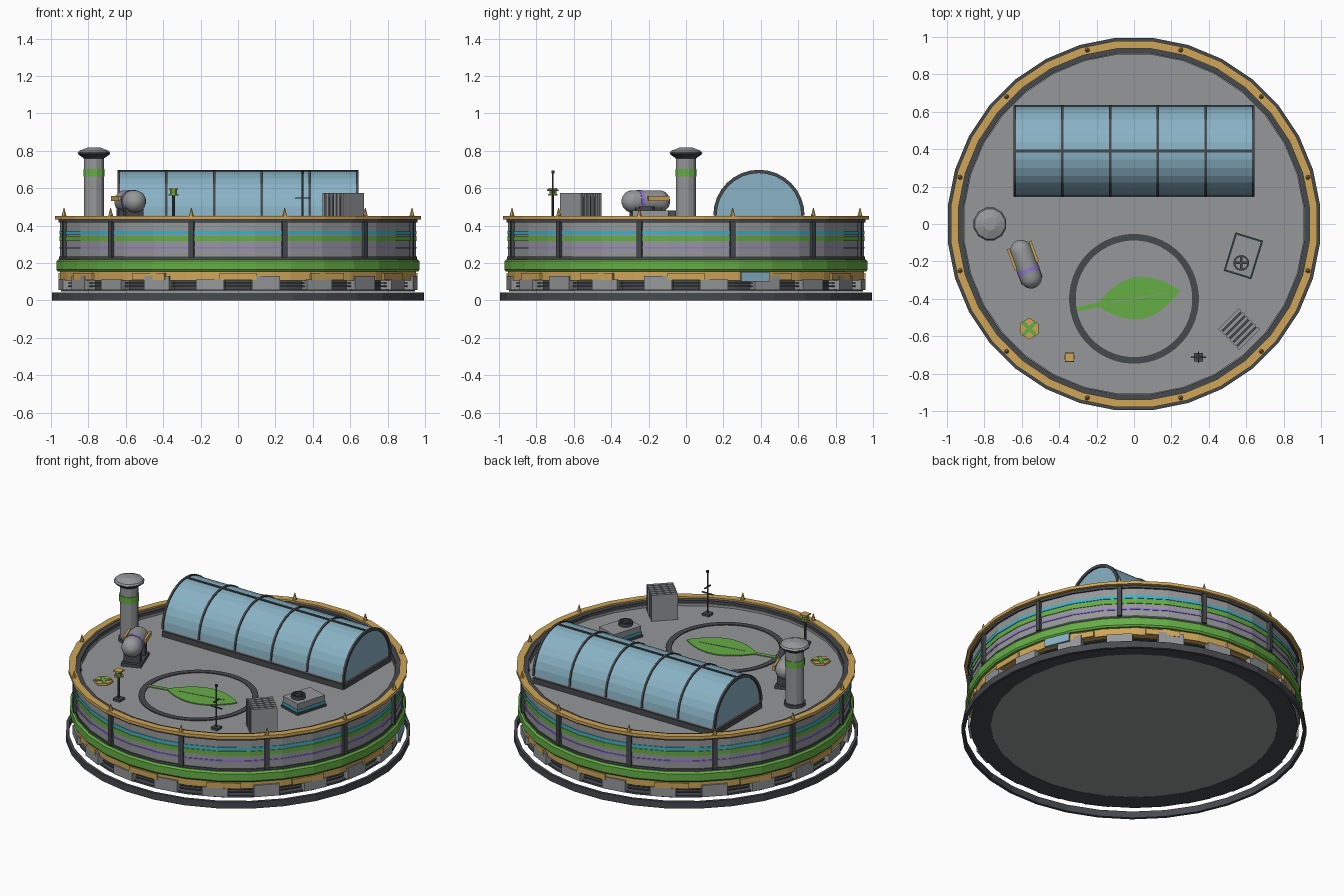
import bpy, bmesh, math
from math import pi, sin, cos, radians
from mathutils import Matrix, Vector

old = bpy.data.objects.get("Cube")
if old:
    bpy.data.objects.remove(old)


def material(name, *rgb):
    m = bpy.data.materials.new(name)
    m.use_nodes = True
    m.diffuse_color = (*rgb, 1)
    m.node_tree.nodes["Principled BSDF"].inputs["Base Color"].default_value = (*rgb, 1)
    return m


GREY = material("grey_panel", .30, .31, .32)
DARK = material("dark_metal", .062, .067, .075)
GOLD = material("gold_trim", .62, .38, .10)
GREEN = material("leaf_green", .13, .42, .06)
GLASS = material("blue_glass", .25, .45, .56)
CYAN = material("cyan_stripe", .05, .45, .58)
PURPLE = material("purple_stripe", .29, .18, .70)


def finish(name, bm, mat, matrix=None):
    if matrix:
        bm.transform(matrix)
    bmesh.ops.recalc_face_normals(bm, faces=bm.faces)
    me = bpy.data.meshes.new(name)
    bm.to_mesh(me)
    bm.free()
    me.materials.append(mat)
    ob = bpy.data.objects.new(name, me)
    bpy.context.collection.objects.link(ob)
    return ob


def place(x, y, z=0, turn=0):
    return Matrix.Translation((x, y, z)) @ Matrix.Rotation(radians(turn), 4, 'Z')


def lathe(name, profile, mat, n=32, matrix=None, ring=False):
    """Turn (radius, z) points round z; a ring closes its own section."""
    bm = bmesh.new()
    loops = []
    for r, z in profile:
        loops.append([bm.verts.new((r * cos((i + .5) * 2 * pi / n),
                                    r * sin((i + .5) * 2 * pi / n), z)) for i in range(n)])
    pairs = list(zip(loops, loops[1:]))
    if ring:
        pairs.append((loops[-1], loops[0]))
    else:
        bm.faces.new(loops[0])
        bm.faces.new(loops[-1])
    for a, b in pairs:
        for i in range(n):
            j = (i + 1) % n
            bm.faces.new((a[i], a[j], b[j], b[i]))
    return finish(name, bm, mat, matrix)


def band(name, r0, r1, z0, z1, mat, n=32, matrix=None):
    return lathe(name, [(r0, z0), (r1, z0), (r1, z1), (r0, z1)], mat, n, matrix, True)


def cyl(name, r, z0, z1, mat, n=12, matrix=None):
    return lathe(name, [(r, z0), (r, z1)], mat, n, matrix)


def box(name, size, center, mat, matrix=None):
    bm = bmesh.new()
    bmesh.ops.create_cube(bm, size=1)
    bm.transform(Matrix.Translation(center) @ Matrix.Diagonal((*size, 1)))
    return finish(name, bm, mat, matrix)


def prism(name, pts, h, mat, matrix=None):
    bm = bmesh.new()
    f = bm.faces.new([bm.verts.new((x, y, 0)) for x, y in pts])
    out = bmesh.ops.extrude_face_region(bm, geom=[f])["geom"]
    bmesh.ops.translate(bm, vec=(0, 0, h), verts=[v for v in out if isinstance(v, bmesh.types.BMVert)])
    return finish(name, bm, mat, matrix)


# Base ring and ground floor
band("base_ring", .982, 1, 0, .042, DARK)
band("floor_edge", .83, .95, .048, .06, DARK)
cyl("ground_floor", .84, .05, .15, GREY, 32)
band("ground_recess", .84, .9, .055, .15, DARK)
for i, z in enumerate((.072, .09)):
    band(f"ground_rail_{i}", .89, .935, z, z + .007, DARK)
for i in range(20):
    a = i * 18 + 9
    top = .13 if i % 2 else .112
    box(f"ground_block_{i}", (.07, .15, top - .055), (.925, 0, (top + .055) / 2), GREY, place(0, 0, 0, a))

# Outer wall with coloured bands
band("gold_band", .88, .955, .108, .158, GOLD)
for i in range(12):
    box(f"gold_plate_{i}", (.02, .2, .036), (.95, 0, .128), GOLD, place(0, 0, 0, i * 30))
box("side_window", (.02, .16, .05), (.962, 0, .127), GLASS, place(0, 0, 0, 22.5))
lathe("green_band", [(.9, .155), (.968, .155), (.976, .165), (.976, .21), (.966, .22), (.9, .22)],
      GREEN, 32, ring=True)
band("wall", .91, .955, .215, .425, GREY)
band("wall_foot", .92, .961, .218, .235, DARK)
for name, z0, z1, mat in (("purple_stripe", .277, .287, PURPLE), ("green_stripe", .318, .346, GREEN),
                          ("cyan_stripe", .352, .371, CYAN)):
    band(name, .95, .959, z0, z1, mat)
band("wall_top", .93, .965, .418, .436, DARK)

# Parapet and roof
band("parapet", .915, .95, .38, .443, DARK)
band("gold_rim", .942, .984, .434, .453, GOLD)
cyl("roof", .925, .38, .41, GREY, 32)
for i in range(12):
    at = place(0, 0, 0, i * 30 + 15)
    box(f"wall_rib_{i}", (.022, .026, .195), (.96, 0, .328), DARK, at)
    lathe(f"rim_spike_{i}", [(.014, .45), (.01, .465), (.002, .495)], GOLD, 6, at @ place(.963, 0))
    box(f"spike_foot_{i}", (.012, .022, .006), (.963, 0, .454), DARK, at)

# Barrel-vaulted greenhouse
ALONG_X = Matrix(((0, 0, 1, 0), (1, 0, 0, .39), (0, 1, 0, .455), (0, 0, 0, 1)))


def arc(r, n=16):
    return [(r * cos(pi * i / n), r * sin(pi * i / n)) for i in range(n + 1)]


prism("greenhouse_glass", arc(.238), 1.27, GLASS, Matrix.Translation((-.635, 0, 0)) @ ALONG_X)
for i in range(6):
    prism(f"greenhouse_rib_{i}", arc(.244) + arc(.226)[::-1], .013, DARK,
          Matrix.Translation((-.6445 + i * .2552, 0, 0)) @ ALONG_X)
box("greenhouse_ridge", (1.28, .014, .012), (0, .39, .692), DARK)
box("greenhouse_wall", (1.265, .47, .045), (0, .39, .435), GREY)
for s in (-1, 1):
    box(f"greenhouse_curb_{s}", (1.28, .022, .035), (0, .39 + s * .234, .427), DARK)
    box(f"greenhouse_sill_{s}", (.014, .47, .03), (s * .637, .39, .425), DARK)

# Chimney
CH = place(-.77, 0)
cyl("chimney_foot", .064, .41, .43, DARK, 12, CH)
cyl("chimney_stack", .055, .41, .775, GREY, 12, CH)
cyl("chimney_band", .059, .662, .704, GREEN, 12, CH)
lathe("chimney_collar", [(.056, .76), (.088, .782), (.09, .79)], DARK, 12, CH)
lathe("chimney_cap", [(.09, .788), (.082, .8), (.035, .818)], GREY, 12, CH)

# Storage tank lying on a cradle
TANK = place(-.577, -.215, .53, 20)
LYING = TANK @ Matrix.Rotation(pi / 2, 4, 'X')
dome = [(.06 * cos(t * pi / 10), .075 + .06 * sin(t * pi / 10)) for t in range(5)] + [(.004, .135)]
tank = lathe("tank", [(r, -z) for r, z in dome[::-1]] + dome, GREY, 16, LYING)
for p in tank.data.polygons:
    p.use_smooth = True
cyl("tank_stripe", .063, .025, .045, PURPLE, 16, LYING)
for s in (-1, 1):
    box(f"tank_saddle_{s}", (.1, .04, .09), (0, s * .055, -.075), DARK, TANK)
    box(f"tank_rail_{s}", (.014, .12, .026), (s * .062, .05, .015), GOLD, TANK)
box("tank_plinth", (.12, .19, .02), (0, 0, -.11), DARK, TANK)

# Landing circle with a leaf sign
PAD = place(0, -.4, .41)
band("landing_circle", .312, .347, -.002, .005, DARK, 48, PAD)
LEAF = PAD @ Matrix.Rotation(radians(10), 4, 'Z')
edge = [(-.2 + .448 * t / 16, .112 * sin(pi * t / 16) ** .85) for t in range(17)]
prism("leaf", edge + [(x, -y) for x, y in edge[-2:0:-1]], .006, GREEN, LEAF)
prism("leaf_stem", [(-.315, -.016), (-.17, -.01), (-.17, .014), (-.31, .01)], .005, GREEN, LEAF)
prism("leaf_vein", [(-.13, -.003), (.17, -.002), (.17, .002), (-.13, .003)], .008, GREY, LEAF)

# Hexagonal gold marker with a green cross
MARK = place(-.56, -.56, .41)
cyl("marker_plate", .057, 0, .012, GOLD, 6, MARK)
for i, turn in enumerate((45, -45)):
    box(f"marker_cross_{i}", (.096, .02, .004), (0, 0, .014), GREEN, MARK @ place(0, 0, 0, turn))

# Beacon post
BEACON = place(-.345, -.712)
box("beacon_foot", (.05, .05, .014), (0, 0, .417), DARK, BEACON)
cyl("beacon_post", .008, .41, .565, DARK, 8, BEACON)
cyl("beacon_tray", .028, .562, .57, GOLD, 8, BEACON)
cyl("beacon_lamp", .02, .57, .594, GREEN, 8, BEACON)
box("beacon_cap", (.046, .046, .009), (0, 0, .598), GOLD, BEACON)

# Antenna mast
MAST = place(.345, -.712)
box("mast_foot", (.046, .046, .014), (0, 0, .417), DARK, MAST)
cyl("mast_pole", .005, .41, .69, DARK, 8, MAST)
cyl("mast_tip", .009, .68, .694, DARK, 8, MAST)
box("mast_bar_across", (.08, .007, .007), (0, 0, .548), DARK, MAST)
box("mast_bar_along", (.007, .06, .007), (0, 0, .59), DARK, MAST)

# Finned cooling block
COOLER = place(.562, -.562, 0, 45)
box("cooler_core", (.14, .14, .145), (0, 0, .4825), DARK, COOLER)
for i in range(6):
    box(f"cooler_fin_{i}", (.156, .018, .165), (0, -.07 + i * .028, .4925), GREY, COOLER)

# Low fan unit
FAN = place(.585, -.17, 0, -17)
box("fan_flange", (.155, .215, .014), (0, 0, .417), DARK, FAN)
box("fan_body", (.14, .2, .07), (0, 0, .445), GREY, FAN)
box("fan_stripe", (.146, .206, .014), (0, 0, .436), CYAN, FAN)
HUB = FAN @ place(0, -.04)
band("fan_ring", .033, .042, .478, .502, DARK, 16, HUB)
for i, turn in enumerate((17, 107)):
    box(f"fan_blade_{i}", (.07, .013, .008), (0, 0, .494), DARK, HUB @ place(0, 0, 0, turn))
